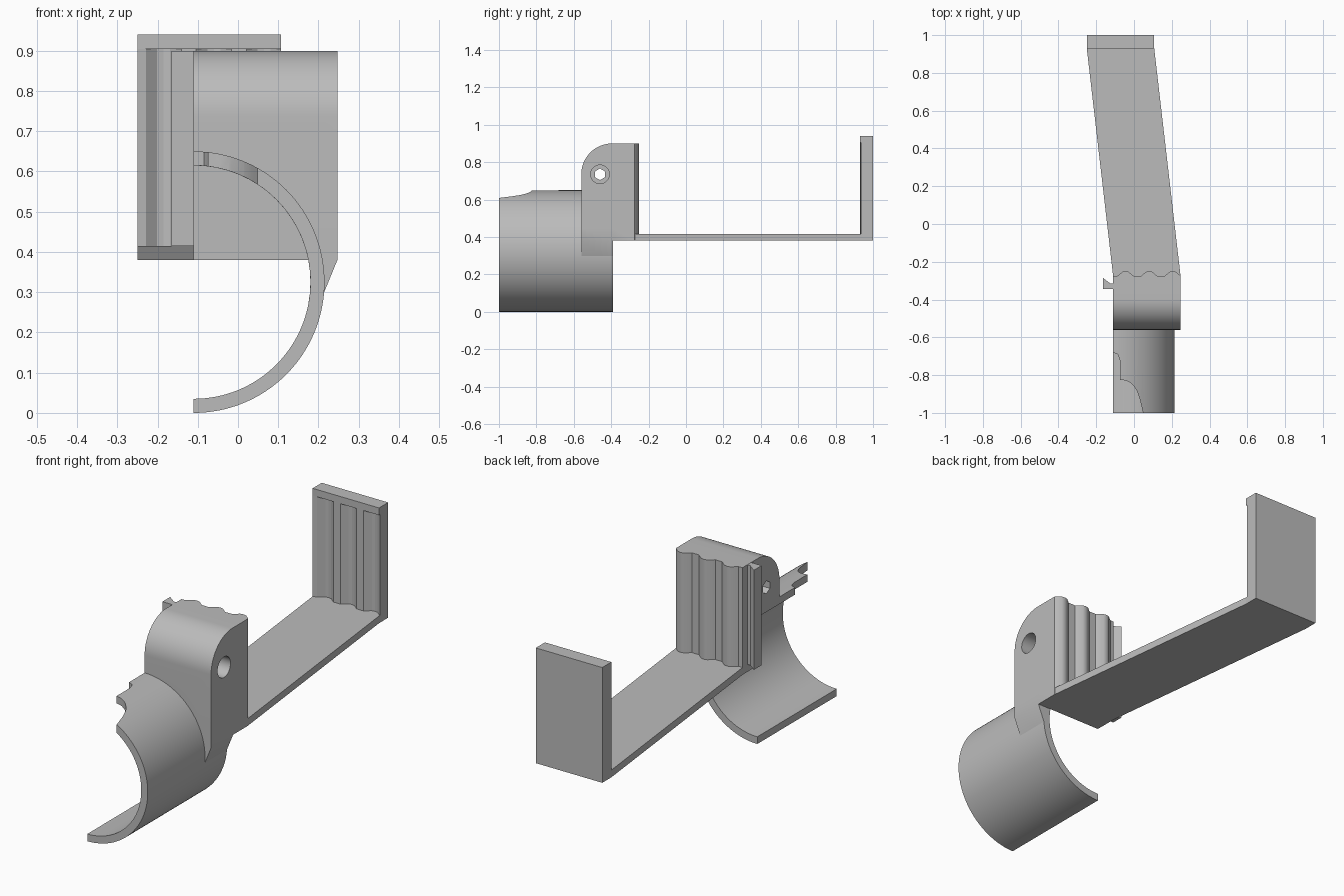
import bpy, bmesh, math

cube = bpy.data.objects.get("Cube")
if cube:
    bpy.data.objects.remove(cube, do_unlink=True)

grey = bpy.data.materials.new("plain grey")
grey.use_nodes = True
colour = (0.5, 0.5, 0.5, 1)
grey.diffuse_color = colour
grey.node_tree.nodes["Principled BSDF"].inputs["Base Color"].default_value = colour


def prism(name, points, axis, lo, hi):
    """Extrude a 2D outline along an axis, from lo to hi."""
    place = {"x": lambda a, b, t: (t, a, b),
             "y": lambda a, b, t: (a, t, b),
             "z": lambda a, b, t: (a, b, t)}[axis]
    bm = bmesh.new()
    rings = [[bm.verts.new(place(a, b, t)) for a, b in points] for t in (lo, hi)]
    bm.faces.new(rings[0])
    bm.faces.new(rings[1])
    n = len(points)
    for i in range(n):
        j = (i + 1) % n
        bm.faces.new((rings[0][i], rings[0][j], rings[1][j], rings[1][i]))
    bmesh.ops.recalc_face_normals(bm, faces=bm.faces)
    mesh = bpy.data.meshes.new(name)
    bm.to_mesh(mesh)
    bm.free()
    mesh.materials.append(grey)
    obj = bpy.data.objects.new(name, mesh)
    bpy.context.collection.objects.link(obj)
    return obj


def arc(ca, cb, r, start, end, steps):
    angles = [math.radians(start + (end - start) * i / steps) for i in range(steps + 1)]
    return [(ca + r * math.cos(t), cb + r * math.sin(t)) for t in angles]


def combine(obj, tool, operation="DIFFERENCE"):
    """Apply a boolean and discard the tool."""
    tool.hide_render = True
    mod = obj.modifiers.new("boolean", "BOOLEAN")
    mod.operation = operation
    mod.solver = "EXACT"
    mod.object = tool
    bpy.context.view_layer.objects.active = obj
    bpy.ops.object.modifier_apply(modifier=mod.name)
    bpy.data.objects.remove(tool, do_unlink=True)


def wave(x0, low, high):
    """Three flat-topped ripples starting at x0, as (x, y) points."""
    pts = [(x0, low)]
    for i in range(3):
        peak = x0 + 0.065 + 0.125 * i
        pts += [(peak - 0.044, low + 0.004), (peak - 0.016, high - 0.003), (peak, high),
                (peak + 0.016, high - 0.003), (peak + 0.044, low + 0.004)]
    return pts + [(x0 + WIDTH, low)]


LEFT, RIGHT = -0.11, 0.247
WIDTH = RIGHT - LEFT
BACK = -0.25
BASE, DECK = 0.38, 0.415
CZ = 0.325

# Half-round clip with a scalloped front corner
clip = prism("half_round_clip",
             arc(LEFT, CZ, 0.325, -90, 90, 64) + arc(LEFT, CZ, 0.29, 90, -90, 64),
             "y", -1, -0.39)
notch = [(-0.2, -1.1), (-0.2, -0.68), (LEFT, -0.68), (-0.085, -0.69), (-0.075, -0.72),
         (-0.075, -0.825), (-0.045, -0.828), (-0.02, -0.84), (0.0, -0.86),
         (0.016, -0.885), (0.032, -0.93), (0.048, -1.0), (0.05, -1.1)]
combine(clip, prism("notch_cutter", notch, "z", 0.5, 0.75))

# Clamp block with rounded front, and a gusset down to the clip
block = prism("clamp_block",
              [(-0.56, BASE), (BACK, BASE), (BACK, 0.9)]
              + arc(-0.395, 0.735, 0.165, 90, 180, 20), "x", LEFT, RIGHT)
gusset = [(0, 0.45), (RIGHT, 0.45), (RIGHT, BASE), (0.2, 0.265), (0, 0.265)]
combine(block, prism("gusset", gusset, "y", -0.56, -0.39), "UNION")
combine(block, prism("bore_cutter", arc(LEFT, CZ, 0.29, 0, 354.375, 63), "y", -1.2, -0.39))

# Rippled jaw on the back of the block
jaw = [(LEFT - 0.05, -0.1), (LEFT - 0.05, -0.28)] + wave(LEFT, -0.28, BACK)[1:-1]
jaw += [(RIGHT + 0.05, -0.28), (RIGHT + 0.05, -0.1)]
combine(block, prism("jaw_cutter", jaw, "z", 0.3, 1.0))

# Stepped bolt hole: wide on one side, hexagonal through the rest
combine(block, prism("bolt_cutter", arc(-0.46, 0.735, 0.05, 0, 348.75, 31), "x", 0.06, 0.4))
combine(block, prism("hex_cutter", arc(-0.46, 0.735, 0.031, 30, 330, 5), "x", -0.3, 0.1))

# Hooked rib along the side of the block
rib = [(-0.1, -0.345), (-0.165, -0.345), (-0.165, -0.285), (-0.125, -0.315), (-0.1, -0.315)]
prism("hooked_rib", rib, "z", DECK, 0.899)

# Slanted connecting arm
END = -0.25
prism("slanted_arm", [(LEFT, -0.28), (RIGHT, -0.28), (END + WIDTH, 0.93),
                      (END + WIDTH, 0.95), (END, 0.95), (END, 0.93)], "z", BASE, DECK)

# End wall with ripples that match the jaw
wall = prism("end_wall", [(END, 0.93), (END + WIDTH, 0.93), (END + WIDTH, 1), (END, 1)],
             "z", BASE, 0.94)
groove = [(END, 0.9)] + wave(END, 0.93, 0.96) + [(END + WIDTH, 0.9)]
combine(wall, prism("groove_cutter", groove, "z", DECK, 0.905))

# Smooth the round surfaces and keep the edges sharp
for obj in (clip, block):
    bpy.ops.object.select_all(action="DESELECT")
    obj.select_set(True)
    bpy.context.view_layer.objects.active = obj
    bpy.ops.object.shade_smooth_by_angle(angle=math.radians(30))
